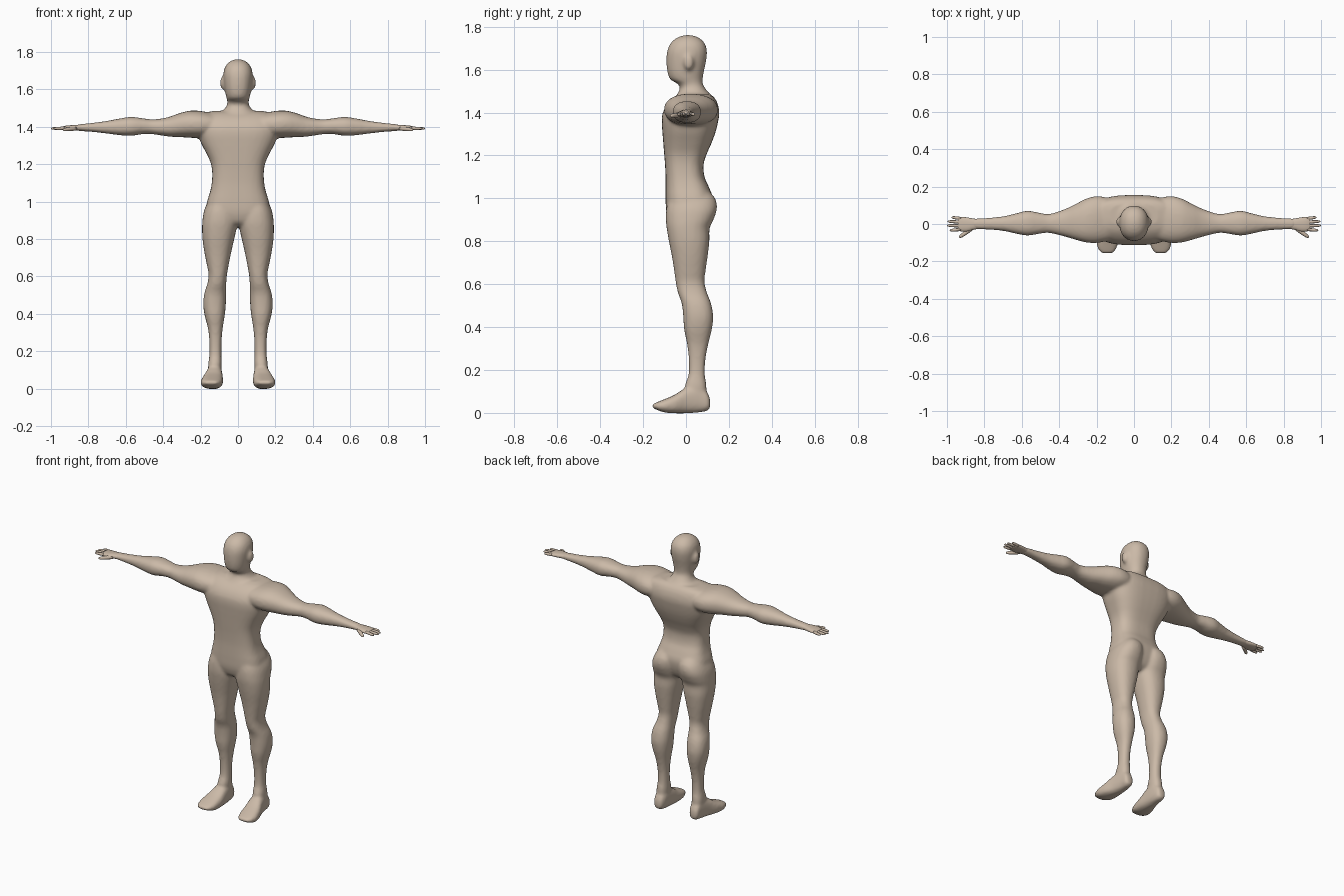
import bpy, bmesh, math
from mathutils import Matrix, Vector

skin = bpy.data.materials.new("skin")
skin.diffuse_color = (0.60, 0.49, 0.39, 1)


def spline(p0, p1, p2, p3, t):
    return [0.5 * (2 * b + (c - a) * t + (2 * a - 5 * b + 4 * c - d) * t * t
                   + (3 * b - a - 3 * c + d) * t ** 3)
            for a, b, c, d in zip(p0, p1, p2, p3)]


def loft(bm, axis, stations, power=2.3, side=1, sub=4, n=28):
    """Stations: (position, min a, max a, min b, max b); a, b are the other two axes in order."""
    rows, last = [], len(stations) - 1
    for i in range(last):
        quad = [stations[min(max(k, 0), last)] for k in (i - 1, i, i + 1, i + 2)]
        rows += [spline(*quad, s / sub) for s in range(sub)]
    rows.append(stations[-1])
    others = [k for k in range(3) if k != axis]
    rings = []
    for t, a0, a1, b0, b1 in rows:
        ring = []
        for k in range(n):
            c, s = math.cos(math.tau * k / n), math.sin(math.tau * k / n)
            p = [0, 0, 0]
            p[axis] = t
            p[others[0]] = (a0 + a1) / 2 + (a1 - a0) / 2 * math.copysign(abs(c) ** (2 / power), c)
            p[others[1]] = (b0 + b1) / 2 + (b1 - b0) / 2 * math.copysign(abs(s) ** (2 / power), s)
            p[0] *= side
            ring.append(bm.verts.new(p))
        rings.append(ring)
    faces = [bm.faces.new((r[k], r[(k + 1) % n], q[(k + 1) % n], q[k]))
             for r, q in zip(rings, rings[1:]) for k in range(n)]
    faces += [bm.faces.new(rings[0]), bm.faces.new(rings[-1])]
    bmesh.ops.recalc_face_normals(bm, faces=faces)


def finish(bm, name):
    me = bpy.data.meshes.new(name)
    bm.to_mesh(me)
    bm.free()
    me.materials.append(skin)
    for p in me.polygons:
        p.use_smooth = True
    ob = bpy.data.objects.new(name, me)
    bpy.context.collection.objects.link(ob)
    return ob


def sym(rows):
    return [(z, -w, w, f, b) for z, w, f, b in rows]


body = bmesh.new()

# torso: height, half width, front, back
loft(body, 2, sym([
    (0.865, 0.06, -0.04, 0.06), (0.89, 0.12, -0.075, 0.095), (0.94, 0.168, -0.092, 0.118),
    (1.00, 0.165, -0.095, 0.125), (1.05, 0.150, -0.095, 0.108), (1.10, 0.140, -0.095, 0.086),
    (1.16, 0.138, -0.098, 0.082), (1.21, 0.147, -0.102, 0.098), (1.26, 0.170, -0.106, 0.120),
    (1.31, 0.196, -0.110, 0.138), (1.36, 0.215, -0.113, 0.150), (1.40, 0.222, -0.108, 0.155),
    (1.44, 0.215, -0.085, 0.148), (1.47, 0.195, -0.05, 0.132), (1.485, 0.13, -0.015, 0.112)]),
    power=2.9, n=40)

# neck and head
loft(body, 2, sym([
    (1.42, 0.14, -0.07, 0.13), (1.465, 0.115, -0.055, 0.125), (1.49, 0.078, -0.038, 0.108),
    (1.515, 0.060, -0.028, 0.088), (1.535, 0.057, -0.040, 0.078), (1.555, 0.062, -0.074, 0.078),
    (1.59, 0.069, -0.087, 0.083), (1.64, 0.076, -0.091, 0.094), (1.685, 0.078, -0.088, 0.098),
    (1.72, 0.069, -0.074, 0.089), (1.745, 0.049, -0.049, 0.066), (1.757, 0.027, -0.022, 0.04),
    (1.762, 0.006, 0.0, 0.015)]), power=2.2)

for side in (1, -1):
    # ear
    bmesh.ops.create_uvsphere(body, u_segments=16, v_segments=10, radius=1, matrix=Matrix.Translation(
        (side * 0.081, 0.012, 1.635)) @ Matrix.Diagonal((0.015, 0.024, 0.036, 1)))
    # arm: distance out, front, back, bottom, top
    loft(body, 0, [
        (0.10, -0.075, 0.125, 1.36, 1.465), (0.16, -0.095, 0.145, 1.345, 1.478),
        (0.21, -0.102, 0.148, 1.34, 1.486), (0.26, -0.098, 0.134, 1.342, 1.486),
        (0.31, -0.085, 0.108, 1.345, 1.474), (0.36, -0.070, 0.084, 1.347, 1.456),
        (0.41, -0.057, 0.065, 1.354, 1.444), (0.46, -0.047, 0.053, 1.361, 1.440),
        (0.51, -0.053, 0.061, 1.361, 1.446), (0.57, -0.062, 0.071, 1.352, 1.453),
        (0.63, -0.052, 0.057, 1.355, 1.445), (0.70, -0.037, 0.041, 1.364, 1.432),
        (0.78, -0.030, 0.033, 1.373, 1.421), (0.84, -0.028, 0.030, 1.377, 1.415),
        (0.87, -0.026, 0.027, 1.380, 1.410)], side=side)
    # leg: height, inner, outer, front, back
    loft(body, 2, [
        (0.05, 0.095, 0.155, 0.02, 0.09), (0.12, 0.088, 0.160, -0.005, 0.096),
        (0.18, 0.089, 0.153, 0.012, 0.088), (0.25, 0.088, 0.153, 0.013, 0.091),
        (0.32, 0.082, 0.160, 0.005, 0.104), (0.39, 0.071, 0.178, -0.009, 0.121),
        (0.45, 0.065, 0.186, -0.013, 0.127), (0.51, 0.064, 0.180, -0.020, 0.117),
        (0.56, 0.063, 0.164, -0.038, 0.098), (0.61, 0.059, 0.157, -0.048, 0.086),
        (0.66, 0.050, 0.166, -0.055, 0.091), (0.73, 0.036, 0.180, -0.066, 0.101),
        (0.80, 0.020, 0.190, -0.080, 0.109), (0.86, 0.007, 0.192, -0.090, 0.110),
        (0.90, 0.004, 0.190, -0.094, 0.128), (0.95, 0.004, 0.182, -0.092, 0.144),
        (1.00, 0.008, 0.160, -0.080, 0.136), (1.05, 0.03, 0.125, -0.05, 0.09)], side=side)
    # foot: depth, inner, outer, bottom, top
    loft(body, 1, [
        (0.113, 0.108, 0.142, 0.025, 0.06), (0.10, 0.095, 0.155, 0.010, 0.095),
        (0.06, 0.086, 0.161, 0.002, 0.13), (0.0, 0.082, 0.174, -0.002, 0.118),
        (-0.05, 0.080, 0.192, -0.002, 0.086), (-0.10, 0.084, 0.200, 0.002, 0.064),
        (-0.135, 0.096, 0.192, 0.014, 0.050), (-0.157, 0.112, 0.172, 0.024, 0.040)],
        power=2.6, side=side)

# fuse the parts into one smooth skin
ob = finish(body, "body")
fuse = ob.modifiers.new("fuse", 'REMESH')
fuse.mode = 'VOXEL'
fuse.voxel_size = 0.009
fuse.use_smooth_shade = True
soft = ob.modifiers.new("soften", 'SMOOTH')
soft.factor = 0.5
soft.iterations = 6


def finger(bm, a, b, r, side):
    a, b = Vector(a), Vector(b)
    rot = (b - a).to_track_quat('Z', 'Y').to_matrix().to_4x4()
    part = bmesh.new()
    length = (b - a).length
    loft(part, 2, [(z * length, -w * r, w * r, -w * r, w * r) for z, w in
                   ((0, 1), (0.45, 1), (0.8, 0.85), (0.95, 0.55), (1, 0.2))], power=2, sub=2, n=10)
    part.transform(Matrix.Diagonal((side, 1, 1, 1)) @ Matrix.Translation(a) @ rot)
    bmesh.ops.recalc_face_normals(part, faces=part.faces)
    me = bpy.data.meshes.new("temp")
    part.to_mesh(me)
    part.free()
    bm.from_mesh(me)
    bpy.data.meshes.remove(me)


# hands: palm, four fingers and thumb
for side, name in ((1, "left_hand"), (-1, "right_hand")):
    hand = bmesh.new()
    loft(hand, 0, [
        (0.83, -0.026, 0.027, 1.380, 1.412), (0.86, -0.031, 0.029, 1.380, 1.411),
        (0.89, -0.040, 0.035, 1.380, 1.409), (0.92, -0.040, 0.038, 1.381, 1.406),
        (0.942, -0.034, 0.036, 1.384, 1.401)], side=side, n=20)
    for y0, y1, tip in ((0.029, 0.036, 0.975), (0.010, 0.014, 0.996),
                        (-0.010, -0.008, 1.0), (-0.029, -0.034, 0.985)):
        finger(hand, (0.925, y0, 1.393), (tip, y1, 1.391), 0.0085, side)
    finger(hand, (0.868, -0.024, 1.391), (0.935, -0.072, 1.384), 0.011, side)
    finish(hand, name)
